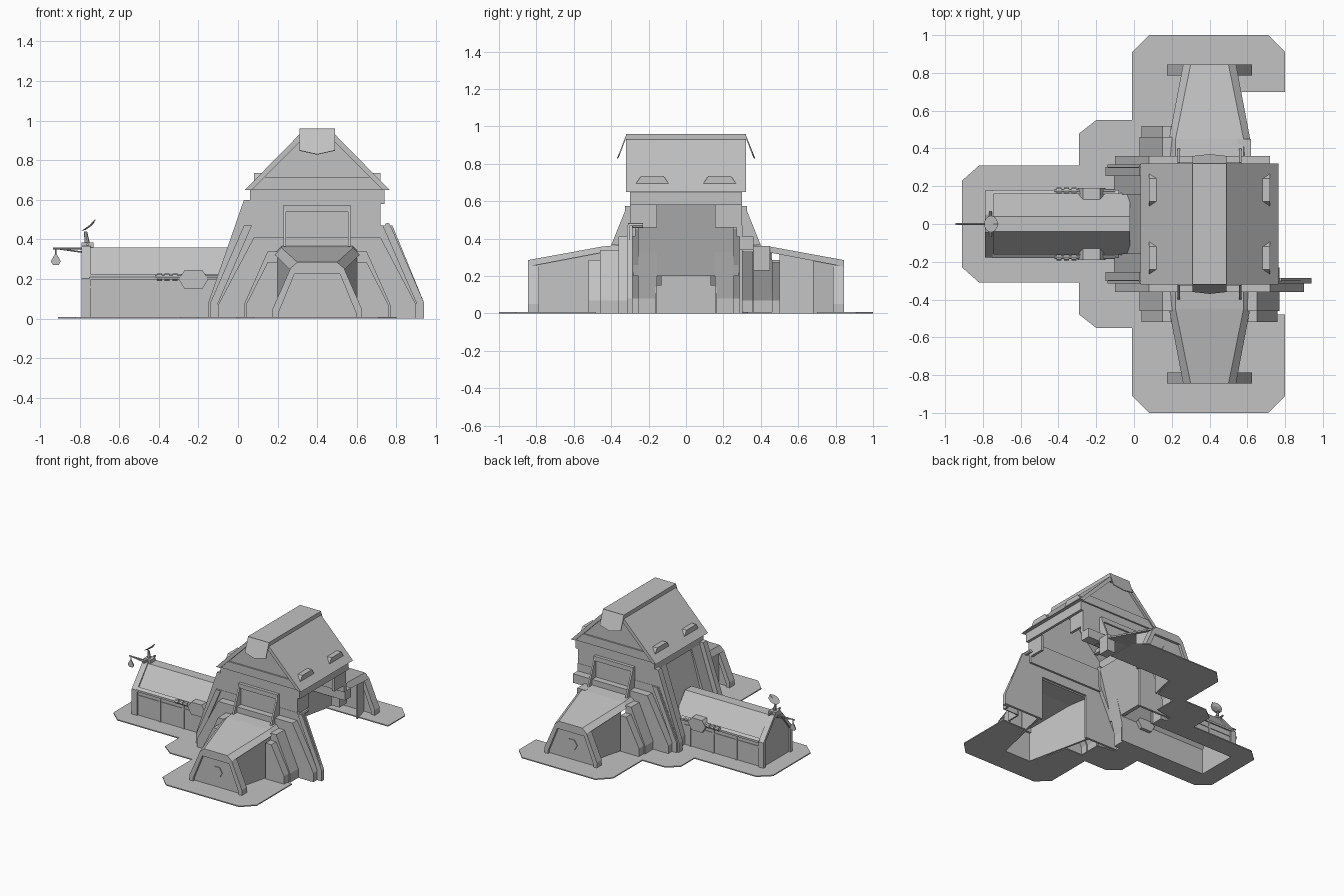
import bpy, bmesh, math
from mathutils import Vector

old = bpy.data.objects.get("Cube")
if old:
    bpy.data.objects.remove(old, do_unlink=True)

grey = bpy.data.materials.new("plain_grey")
grey.use_nodes = True
shade = (0.54, 0.54, 0.54, 1)
grey.diffuse_color = shade
grey.node_tree.nodes["Principled BSDF"].inputs["Base Color"].default_value = shade

MID = 0.4  # centre line of the tower in x


def loft(name, first, last):
    """Solid between two matching rings of points."""
    bm = bmesh.new()
    a = [bm.verts.new(p) for p in first]
    b = [bm.verts.new(p) for p in last]
    n = len(a)
    bm.faces.new(a)
    bm.faces.new(b)
    for i in range(n):
        j = (i + 1) % n
        bm.faces.new((a[i], a[j], b[j], b[i]))
    bmesh.ops.recalc_face_normals(bm, faces=bm.faces)
    mesh = bpy.data.meshes.new(name)
    bm.to_mesh(mesh)
    bm.free()
    mesh.materials.append(grey)
    obj = bpy.data.objects.new(name, mesh)
    bpy.context.collection.objects.link(obj)


def prism(name, axis, pts, lo, hi):
    """Extrude a flat outline along one axis."""
    place = {"x": lambda p, t: (t, p[0], p[1]),
             "y": lambda p, t: (p[0], t, p[1]),
             "z": lambda p, t: (p[0], p[1], t)}[axis]
    loft(name, [place(p, lo) for p in pts], [place(p, hi) for p in pts])


def box(name, x, y, z):
    prism(name, "z", [(x[0], y[0]), (x[1], y[0]), (x[1], y[1]), (x[0], y[1])], *z)


def rod(name, start, end, r0, r1=None, sides=8):
    """Tapered bar between two points."""
    start, end = Vector(start), Vector(end)
    turn = (end - start).to_track_quat("Z", "Y")

    def ring(c, r):
        return [c + turn @ Vector((r * math.cos(t), r * math.sin(t), 0))
                for t in (2 * math.pi * i / sides for i in range(sides))]
    loft(name, ring(start, r0), ring(end, r0 if r1 is None else r1))


def both(half):
    """Mirror an outline of offsets about the tower centre line."""
    return [(MID - u, z) for u, z in half] + [(MID + u, z) for u, z in reversed(half)]


def hoop(outer, inner):
    return outer + inner[::-1]


def flip(pts):
    return [(x, -y) for x, y in pts]


# Ground apron around the buildings, open inside them
rim = [(0.71, 1), (0.08, 1), (-0.01, 0.91), (-0.01, 0.55), (-0.2, 0.55), (-0.29, 0.48),
       (-0.29, 0.31), (-0.82, 0.31), (-0.91, 0.23)]
core = [(0.2, 0.5), (0.06, 0.5), (0.06, 0.33), (-0.1, 0.3), (-0.1, 0.16), (-0.76, 0.16)]
prism("ground_apron", "z", [(0.25, 0.7), (0.8, 0.7), (0.8, 0.91)] + rim + flip(rim[::-1])
      + [(0.8, -0.91), (0.8, -0.48), (0.6, -0.48), (0.52, -0.8), (0.28, -0.8)]
      + flip(core) + core[::-1], 0, 0.008)

# Roof shell, ridge cap and eave band
prism("roof", "y", hoop(both([(0.365, 0.65), (0.09, 0.93)]), both([(0.33, 0.65), (0.08, 0.9)])),
      -0.32, 0.32)
box("ridge_cap", (0.31, 0.49), (-0.32, 0.32), (0.925, 0.96))
for x in (0.06, 0.72):
    box("eave_band_side", (x, x + 0.02), (-0.3, 0.3), (0.58, 0.655))

for s in (-1, 1):
    def slab(name, pts, near, far):
        prism(name, "y", pts, s * near, s * far)

    # Roof dormers and the piers of the open side
    slot = [(s * 0.09, 0.69), (s * 0.12, 0.735), (s * 0.24, 0.735), (s * 0.27, 0.69)]
    prism("dormer_east", "x", slot, 0.66, 0.72)
    prism("dormer_west", "x", slot, 0.08, 0.14)
    box("open_side_pier", (0.7, 0.72), sorted((s * 0.155, s * 0.3)), (0.46, 0.58))

    # Gable, its lower band and the hanging ridge flap
    slab("gable", both([(0.34, 0.65), (0.085, 0.91)]), 0.285, 0.3)
    slab("gable_band", both([(0.35, 0.65), (0.285, 0.715)]), 0.3, 0.312)
    slab("eave_band", both([(0.34, 0.58), (0.34, 0.655)]), 0.28, 0.3)
    flap = [(0.31, s * 0.32, 0.955), (0.31, s * 0.36, 0.85), (0.4, s * 0.37, 0.83),
            (0.49, s * 0.36, 0.85), (0.49, s * 0.32, 0.955)]
    loft("ridge_flap", flap, [(x, y - s * 0.006, z - 0.002) for x, y, z in flap])

    # Tower end walls with a passage into the wing; the back one stops at the open side
    slab("upper_wall", both([(0.32, 0.41), (0.32, 0.58)]), 0.27, 0.3)
    left = [(0.2, 0.34), (0.2, 0), (-0.15, 0), (-0.15, 0.08), (0.02, 0.47)]
    if s < 0:
        right = [(0.78, 0.47), (0.94, 0.08), (0.94, 0), (0.6, 0), (0.6, 0.34)]
    else:
        right = [(0.72, 0.47), (0.72, 0.34)]
    slab("end_wall", left + right, 0.285, 0.302)
    slab("lintel", both([(0.32, 0.34), (0.32, 0.41)]), 0.3, 0.36)

    # Stepped hollow buttresses beside each wing: sloping skin and end plate per step
    steps = [(0.3, 0.36, 0.41, 0.32, 0.5), (0.36, 0.46, 0.34, 0.25, 0.37), (0.46, 0.52, 0.285, 0.25, 0.36)]
    for side in (-1, 1):
        if side > 0 and s > 0:
            continue

        def outline(top, shoulder, foot, d=0):
            return [(MID + side * u, z) for u, z in
                    ((0.2, top - d), (shoulder - d, top - d), (foot - d, 0.07), (foot - d, 0))]
        for i, (near, far, *shape) in enumerate(steps):
            slab("buttress_skin", hoop(outline(*shape), outline(*shape, 0.012)), near, far)
            inner = outline(*steps[i + 1][2:]) if i < 2 else [(MID + side * 0.2, 0)]
            slab("buttress_plate", hoop(outline(*shape), inner), far - 0.008, far)
        # Raised rib along the sloping wall edge
        slab("edge_rib", [(MID + side * u, z) for u, z in
             ((0.54, 0), (0.54, 0.08), (0.37, 0.47), (0.33, 0.47), (0.5, 0.08), (0.5, 0))], 0.3, 0.315)
    if s > 0:
        box("back_wing_corner", (0.55, 0.62), (0.36, 0.45), (0.23, 0.36))

    # Recessed panel above the wing, between slim brackets and a top bar
    slab("hood_panel", [(0.24, 0.36), (0.24, 0.55), (0.56, 0.55), (0.56, 0.36)], 0.3, 0.312)
    for x in (0.23, 0.555):
        prism("hood_bracket", "x", [(s * 0.29, 0.575), (s * 0.315, 0.575), (s * 0.4, 0.365), (s * 0.29, 0.365)],
              x, x + 0.013)
    slab("hood_bar", [(0.23, 0.54), (0.23, 0.575), (0.568, 0.575), (0.568, 0.54)], 0.29, 0.325)

    # Wing: tapering roof, side walls, end frame and inset panel
    def ring(y, half):
        return [(x, s * y, z) for x, z in both(half)]
    outer_end = ring(0.845, [(0.14, 0.25), (0.1, 0.285)])
    inner_end = ring(0.45, [(0.215, 0.325), (0.18, 0.357)])
    loft("wing_roof", outer_end, inner_end)
    loft("wing_roof_neck", inner_end, ring(0.3, [(0.22, 0.33), (0.18, 0.372)]))
    for side in (-1, 1):
        def wall(y, top):
            u = 0.125 + 0.217 * (0.8 - y)
            return [(MID + side * v, s * y, z) for v, z in ((u, 0), (u, top), (u - 0.015, top), (u - 0.015, 0))]
        if s > 0 and side > 0:
            loft("wing_wall_stub", wall(0.8, 0.262), wall(0.68, 0.285))
        else:
            loft("wing_wall", wall(0.8, 0.262), wall(0.5, 0.322))
        if s < 0:
            loft("wing_wall_neck", wall(0.5, 0.322), wall(0.3, 0.335))
    slab("wing_end_frame", hoop(both([(0.225, 0), (0.225, 0.05), (0.135, 0.255)]),
                                both([(0.195, 0), (0.195, 0.03), (0.115, 0.225)])), 0.785, 0.845)
    slab("wing_end_panel", both([(0.21, 0), (0.12, 0.24)]), 0.8, 0.825)
    slab("wing_hex_plate", [(MID + 0.045 * math.cos(i * math.pi / 3), 0.125 + 0.045 * math.sin(i * math.pi / 3))
                            for i in range(6)], 0.825, 0.832)

    # Sloping buttress either side of the annex: outer fin and stepped-back face
    fin = [(-0.15, 0), (-0.15, 0.08), (0.03, 0.6), (0.1, 0.6), (0.1, 0.45), (-0.08, 0.08), (-0.08, 0)]
    slab("annex_buttress", fin, 0.255, 0.3)
    slab("annex_buttress_face", [(x + 0.045, z) for x, z in fin[:2]]
         + [(0.06, 0.58), (0.09, 0.58), (-0.035, 0.08), (-0.035, 0)], 0.155, 0.255)

# Sloping wall above the annex
prism("west_wall", "y", [(-0.04, 0.2), (0.07, 0.58), (0.1, 0.58), (-0.01, 0.2)], -0.28, 0.28)

# Annex shell, eaves, end wall and end frame
section = [(-0.165, 0), (-0.165, 0.2), (-0.04, 0.36), (0.04, 0.36), (0.165, 0.2), (0.165, 0)]
inside = [(-0.155, 0), (-0.155, 0.195), (-0.035, 0.345), (0.035, 0.345), (0.155, 0.195), (0.155, 0)]
prism("annex_shell", "x", hoop(section, inside), -0.76, -0.02)
prism("annex_end_wall", "x", section, -0.775, -0.76)
frame = [(y * 1.07, z * 1.02) for y, z in section]
prism("annex_end_frame", "x", hoop(frame, inside), -0.79, -0.745)
for s in (-1, 1):
    prism("annex_eave", "x", [(s * 0.16, 0.2), (s * 0.18, 0.195), (s * 0.18, 0.21), (s * 0.16, 0.225)], -0.75, -0.08)
    for x in (-0.56, -0.36, -0.16):
        box("annex_wall_post", (x, x + 0.015), sorted((s * 0.16, s * 0.172)), (0, 0.2))
    box("annex_wall_rail", (-0.75, -0.1), sorted((s * 0.16, s * 0.17)), (0.155, 0.165))
    prism("eave_unit", "y", [(-0.3, 0.2), (-0.27, 0.245), (-0.18, 0.245), (-0.15, 0.2), (-0.18, 0.15), (-0.27, 0.15)],
          s * 0.13, s * 0.19)
    rod("eave_pipe", (-0.42, s * 0.175, 0.21), (-0.1, s * 0.175, 0.21), 0.01)
    for x in (-0.41, -0.37, -0.33):
        rod("pipe_collar", (x, s * 0.175, 0.21), (x + 0.025, s * 0.175, 0.21), 0.017)

# Mast, dish and lamp boom on the annex end
box("mast_base", (-0.79, -0.73), (-0.03, 0.03), (0.35, 0.385))
rod("mast", (-0.76, 0, 0.37), (-0.77, 0, 0.44), 0.014, 0.008)
rod("dish", (-0.752, 0, 0.46), (-0.757, 0, 0.467), 0.02, 0.045, 10)
rod("dish_feed", (-0.757, 0, 0.46), (-0.72, 0, 0.5), 0.003)
rod("mast_crossbar", (-0.76, -0.07, 0.375), (-0.76, 0.07, 0.375), 0.007)
rod("boom", (-0.75, 0, 0.355), (-0.935, 0, 0.355), 0.005)
rod("boom_brace", (-0.78, 0, 0.335), (-0.9, 0, 0.352), 0.004)
rod("lamp_cord", (-0.92, 0, 0.355), (-0.92, 0, 0.31), 0.003)
prism("lamp", "y", [(-0.925, 0.325), (-0.945, 0.29), (-0.935, 0.272), (-0.905, 0.272), (-0.895, 0.29),
                    (-0.915, 0.325)], -0.004, 0.004)

# Small pipe at the front corner of the open side
rod("corner_pipe", (0.755, -0.31, 0.47), (0.755, -0.23, 0.47), 0.014)
